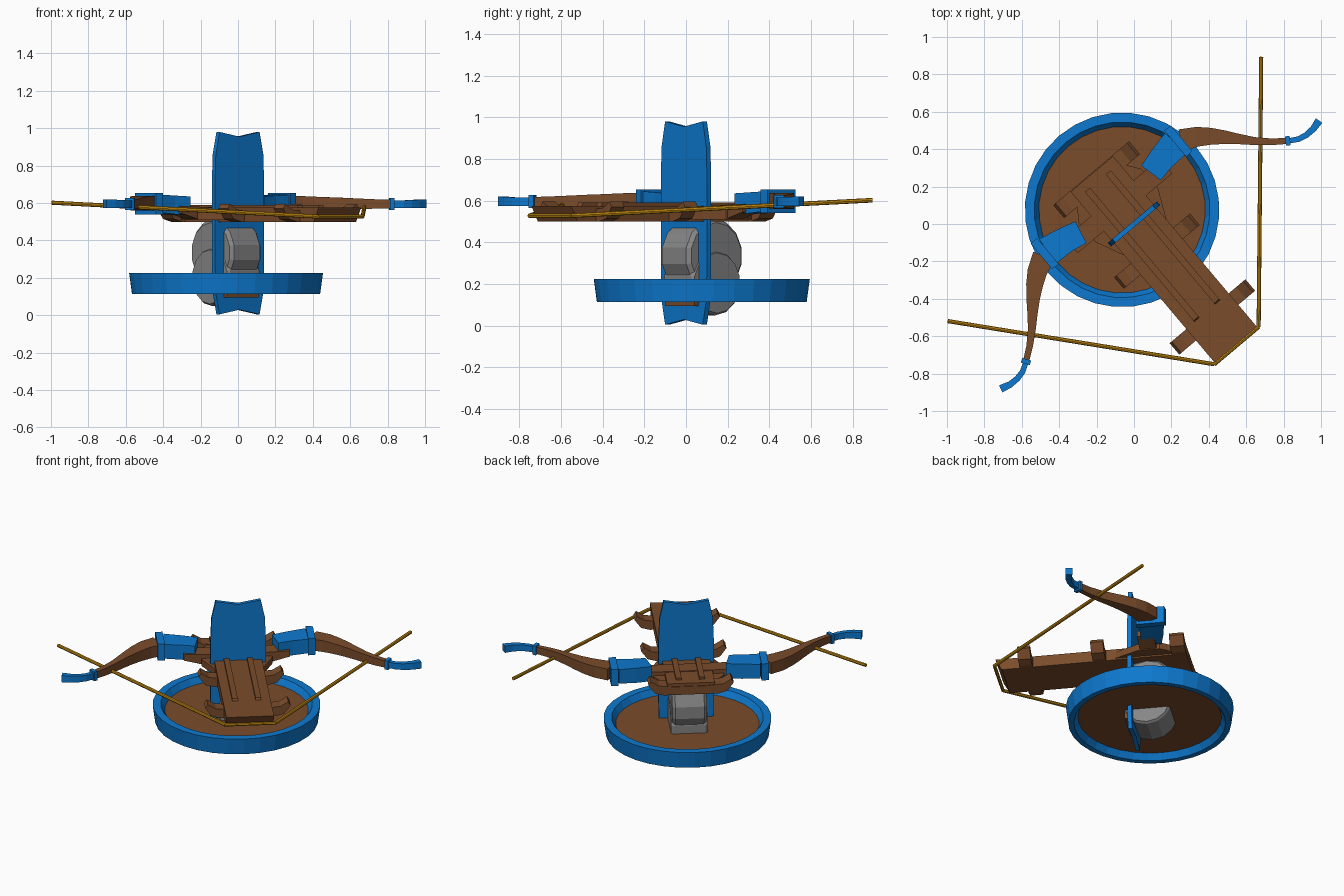
import bpy, bmesh, math
from mathutils import Vector

cube = bpy.data.objects.get("Cube")
if cube:
    bpy.data.objects.remove(cube, do_unlink=True)

TURN = math.radians(-49.87)  # the weapon is aimed diagonally


def material(name, rgb):
    m = bpy.data.materials.new(name)
    m.use_nodes = True
    m.diffuse_color = (*rgb, 1)
    m.node_tree.nodes["Principled BSDF"].inputs["Base Color"].default_value = (*rgb, 1)
    return m


BLUE = material("blue paint", (0.004, 0.19, 0.62))
WOOD = material("brown wood", (0.195, 0.072, 0.024))
GOLD = material("golden cord", (0.56, 0.26, 0.006))
GREY = material("grey stone", (0.24, 0.24, 0.24))


def finish(name, bm, mat, smooth=False):
    bmesh.ops.recalc_face_normals(bm, faces=bm.faces)
    me = bpy.data.meshes.new(name)
    bm.to_mesh(me)
    bm.free()
    me.materials.append(mat)
    ob = bpy.data.objects.new(name, me)
    bpy.context.collection.objects.link(ob)
    ob.rotation_euler.z = TURN
    if smooth:
        bpy.context.view_layer.objects.active = ob
        bpy.ops.object.select_all(action='DESELECT')
        ob.select_set(True)
        bpy.ops.object.shade_smooth_by_angle(angle=math.radians(35))
    return ob


def skin(name, rings, mat, caps=True, smooth=False):
    """Join a list of equal point rings into one skin."""
    bm = bmesh.new()
    loops = [[bm.verts.new(p) for p in ring] for ring in rings]
    n = len(loops[0])
    pairs = list(zip(loops, loops[1:]))
    if not caps:
        pairs.append((loops[-1], loops[0]))
    for a, b in pairs:
        for i in range(n):
            j = (i + 1) % n
            bm.faces.new((a[i], a[j], b[j], b[i]))
    if caps:
        bm.faces.new(loops[0])
        bm.faces.new(loops[-1])
    return finish(name, bm, mat, smooth)


def across(name, pts, u0, u1, mat):
    """Profile in side-to-side and height, extruded along the aim."""
    return skin(name, [[(u, v, z) for v, z in pts] for u in (u0, u1)], mat)


def along(name, pts, v0, v1, mat):
    """Profile in aim and height, extruded sideways."""
    return skin(name, [[(u, v, z) for u, z in pts] for v in (v0, v1)], mat)


def flat(name, pts, z0, z1, mat):
    return skin(name, [[(u, v, z) for u, v in pts] for z in (z0, z1)], mat)


def mirrored(half):
    return half + [(-a, b) for a, b in reversed(half)]


def turned(name, profile, u, sides, mat, caps):
    """Lathe around the upright axis."""
    steps = [2 * math.pi * i / sides for i in range(sides)]
    return skin(name, [[(u + r * math.cos(a), r * math.sin(a), z) for a in steps]
                       for r, z in profile], mat, caps)


def wheel(name, u, z, profile, sides, mat):
    """Lathe around the sideways axis."""
    steps = [2 * math.pi * (i + 0.5) / sides for i in range(sides)]
    return skin(name, [[(u + r * math.cos(a), v, z + r * math.sin(a)) for a in steps]
                       for r, v in profile], mat)


# Round base: rim and wooden board
BASE = -0.099
turned("base_rim", [(0.505, 0.115), (0.52, 0.225), (0.47, 0.225),
                    (0.445, 0.185), (0.445, 0.155), (0.47, 0.115)], BASE, 32, BLUE, False)
turned("base_board", [(0.45, 0.155), (0.45, 0.185)], BASE, 32, WOOD, True)
across("base_block", [(-0.11, 0.095), (0.11, 0.095), (0.11, 0.16), (-0.11, 0.16)],
       -0.01, 0.04, WOOD)

# Upright plate with notched ends
right_edge = [(0.14, 0.005), (0.166, 0.12), (0.172, 0.3),
              (0.172, 0.7), (0.166, 0.86), (0.14, 0.98)]
left_edge = [(-v, z) for v, z in reversed(right_edge)]
across("upright_plate", right_edge + [(0, 0.955)] + left_edge + [(0, 0.03)],
       -0.013, 0.013, BLUE)

# Wheels under the stock
wheel("main_wheel", BASE, 0.335, [(0.16, -0.108), (0.178, -0.09),
                                  (0.178, 0.09), (0.16, 0.108)], 14, GREY)
wheel("lower_wheel", BASE, 0.205, [(0.145, -0.114), (0.155, -0.1),
                                   (0.155, 0.1), (0.145, 0.114)], 14, GREY)

# Stock with rails
along("stock", [(-0.35, 0.5), (0.805, 0.5), (0.845, 0.575), (-0.35, 0.575)],
      -0.148, 0.148, WOOD)
for side, label in ((1, "left"), (-1, "right")):
    along(label + "_rail", [(-0.3, 0.57), (0.61, 0.57), (0.6, 0.59), (-0.3, 0.59)],
          side * 0.055, side * 0.09, WOOD)

# Cross bars with turned-up ends
bar = mirrored([(0.17, 0.5), (0.225, 0.515), (0.265, 0.57), (0.25, 0.595),
                (0.2, 0.565), (0.1, 0.555)])
for label, u, half in (("front", -0.31, 0.045), ("middle", 0.19, 0.04), ("rear", 0.65, 0.04)):
    across(label + "_cross_bar", bar, u - half, u + half, WOOD)

# Bow mount between the sockets
flat("mount_plate", [(-0.27, -0.17), (-0.2, -0.22), (-0.06, -0.22), (0.09, -0.15),
                     (0.09, 0.15), (-0.06, 0.22), (-0.2, 0.22), (-0.27, 0.17)],
     0.51, 0.555, WOOD)
across("bow_mount", mirrored([(0.2, 0.51), (0.33, 0.545), (0.33, 0.585), (0.2, 0.58)]),
       -0.18, -0.075, WOOD)


def swept(name, path, side, mat, smooth=False):
    """Box section swept on a flat path of (u, v, width, low, high)."""
    centres = [Vector((p[0], p[1])) for p in path]
    rings = []
    for i, (u, v, w, lo, hi) in enumerate(path):
        d = (centres[min(i + 1, len(path) - 1)] - centres[max(i - 1, 0)]).normalized()
        off = Vector((-d.y, d.x)) * w / 2
        a, b = centres[i] + off, centres[i] - off
        rings.append([(a.x, side * a.y, lo), (b.x, side * b.y, lo),
                      (b.x, side * b.y, hi), (a.x, side * a.y, hi)])
    return skin(name, rings, mat, smooth=smooth)


# Bow arms: socket, collar, limb, tip ring and tip
socket = [(-0.15, 0.245, 0.13, 0.535, 0.635), (-0.172, 0.34, 0.14, 0.54, 0.64),
          (-0.186, 0.45, 0.16, 0.55, 0.645)]
collar = [(-0.186, 0.445, 0.185, 0.54, 0.653), (-0.186, 0.49, 0.175, 0.54, 0.653)]
limb = [(-0.18, 0.48, 0.12, 0.56, 0.637), (-0.138, 0.561, 0.105, 0.56, 0.637),
        (-0.093, 0.617, 0.09, 0.562, 0.634), (-0.042, 0.67, 0.072, 0.564, 0.631),
        (0.018, 0.725, 0.054, 0.566, 0.628), (0.078, 0.78, 0.042, 0.568, 0.624),
        (0.14, 0.848, 0.035, 0.57, 0.62), (0.195, 0.922, 0.032, 0.572, 0.617)]
tip_ring = [(0.183, 0.905, 0.05, 0.564, 0.626), (0.197, 0.926, 0.05, 0.564, 0.626)]
tip = [(0.195, 0.922, 0.028, 0.574, 0.614), (0.22, 0.965, 0.03, 0.574, 0.614),
       (0.23, 1.01, 0.032, 0.574, 0.616), (0.229, 1.06, 0.035, 0.574, 0.618),
       (0.215, 1.113, 0.042, 0.574, 0.62)]
for side, label in ((1, "left"), (-1, "right")):
    swept(label + "_socket", socket, side, BLUE)
    swept(label + "_collar", collar, side, BLUE)
    swept(label + "_limb", limb, side, WOOD)
    swept(label + "_tip_ring", tip_ring, side, BLUE)
    swept(label + "_tip", tip, side, BLUE)


# Drawn cord
def rod(name, a, b, radius):
    a, b = Vector(a), Vector(b)
    d = (b - a).normalized()
    s = d.cross(Vector((0, 0, 1))).normalized()
    t = s.cross(d)
    steps = [math.pi * i / 4 for i in range(8)]
    return skin(name, [[p + radius * (math.cos(k) * s + math.sin(k) * t) for k in steps]
                       for p in (a, b)], GOLD)


for side, label in ((1, "left"), (-1, "right")):
    rod(label + "_cord", (-0.245, side * 1.096, 0.602), (0.85, side * 0.155, 0.528), 0.011)
rod("rear_cord", (0.85, -0.157, 0.528), (0.85, 0.157, 0.528), 0.011)
